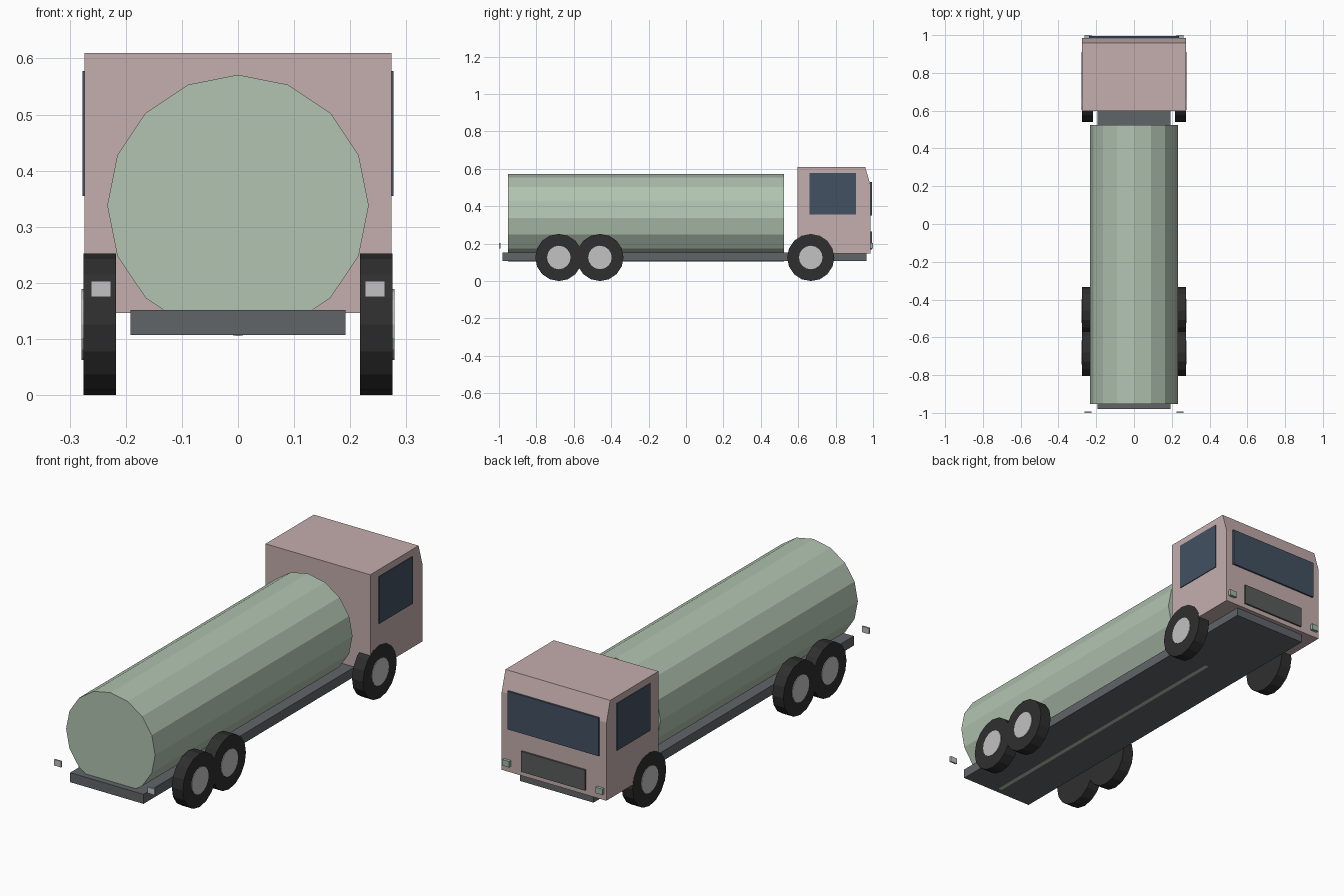
import bpy
import bmesh
from math import pi
from mathutils import Matrix

cube = bpy.data.objects.get("Cube")
if cube:
    bpy.data.objects.remove(cube)


def material(name, r, g, b):
    m = bpy.data.materials.new(name)
    m.use_nodes = True
    m.diffuse_color = (r, g, b, 1)
    m.node_tree.nodes["Principled BSDF"].inputs["Base Color"].default_value = (r, g, b, 1)
    return m


PINK = material("dusty pink", 0.56, 0.42, 0.42)
GREEN = material("pale green", 0.44, 0.55, 0.44)
STEEL = material("dark steel", 0.12, 0.13, 0.14)
RUBBER = material("black rubber", 0.028, 0.028, 0.028)
HUB = material("light grey", 0.54, 0.54, 0.54)
GLASS = material("blue glass", 0.054, 0.082, 0.12)
GRILLE = material("grille grey", 0.10, 0.105, 0.105)
LAMP = material("lamp green", 0.36, 0.48, 0.41)


def finish(name, bm, mat):
    bmesh.ops.recalc_face_normals(bm, faces=bm.faces)
    mesh = bpy.data.meshes.new(name)
    bm.to_mesh(mesh)
    bm.free()
    mesh.materials.append(mat)
    obj = bpy.data.objects.new(name, mesh)
    bpy.context.collection.objects.link(obj)
    return obj


def box(name, mat, xs, ys, zs):
    """Box given by its minimum and maximum on each axis."""
    bm = bmesh.new()
    bmesh.ops.create_cube(bm, size=1)
    for v in bm.verts:
        v.co = [(a + b) / 2 + c * (b - a) for c, (a, b) in zip(v.co, (xs, ys, zs))]
    return finish(name, bm, mat)


def cylinder(name, mat, radius, length, centre, axis):
    """Sixteen-sided cylinder lying along x or y."""
    bm = bmesh.new()
    turn = Matrix.Rotation(pi / 2, 4, "Y" if axis == "x" else "X")
    bmesh.ops.create_cone(bm, cap_ends=True, segments=16, radius1=radius,
                          radius2=radius, depth=length,
                          matrix=Matrix.Translation(centre) @ turn)
    return finish(name, bm, mat)


# Chassis and tank
box("chassis", STEEL, (-0.192, 0.192), (-0.98, 0.965), (0.107, 0.152))
cylinder("tank", GREEN, 0.233, 1.475, (0, -0.2145, 0.338), "y")

# Cab: side profile with a sloped upper front, extruded across
HALF = 0.274
profile = [(0.597, 0.146), (0.986, 0.146), (0.986, 0.515), (0.958, 0.61), (0.597, 0.61)]
bm = bmesh.new()
side = bm.faces.new([bm.verts.new((-HALF, y, z)) for y, z in profile])
extruded = bmesh.ops.extrude_face_region(bm, geom=[side])["geom"]
bmesh.ops.translate(bm, vec=(2 * HALF, 0, 0),
                    verts=[v for v in extruded if isinstance(v, bmesh.types.BMVert)])
finish("cab", bm, PINK)

# Windscreen and grille plates on the cab face
box("windscreen", GLASS, (-0.238, 0.238), (0.985, 0.994), (0.35, 0.53))
box("grille", GRILLE, (-0.167, 0.167), (0.985, 0.994), (0.168, 0.265))

# Parts repeated on both sides
for sign, label in ((1, "left"), (-1, "right")):
    def span(inner, outer):
        return tuple(sorted((sign * inner, sign * outer)))

    box(f"side_window_{label}", GLASS, span(0.272, 0.2775), (0.66, 0.91), (0.355, 0.578))
    box(f"headlight_{label}", LAMP, span(0.226, 0.262), (0.985, 1.0), (0.175, 0.203))
    box(f"rear_light_{label}", HUB, span(0.226, 0.262), (-1.0, -0.992), (0.175, 0.203))
    for place, y in (("front", 0.667), ("middle", -0.46), ("rear", -0.68)):
        cylinder(f"{place}_tyre_{label}", RUBBER, 0.126, 0.058,
                 (sign * 0.2465, y, 0.126), "x")
        cylinder(f"{place}_hub_{label}", HUB, 0.063, 0.006,
                 (sign * 0.2755, y, 0.126), "x")
